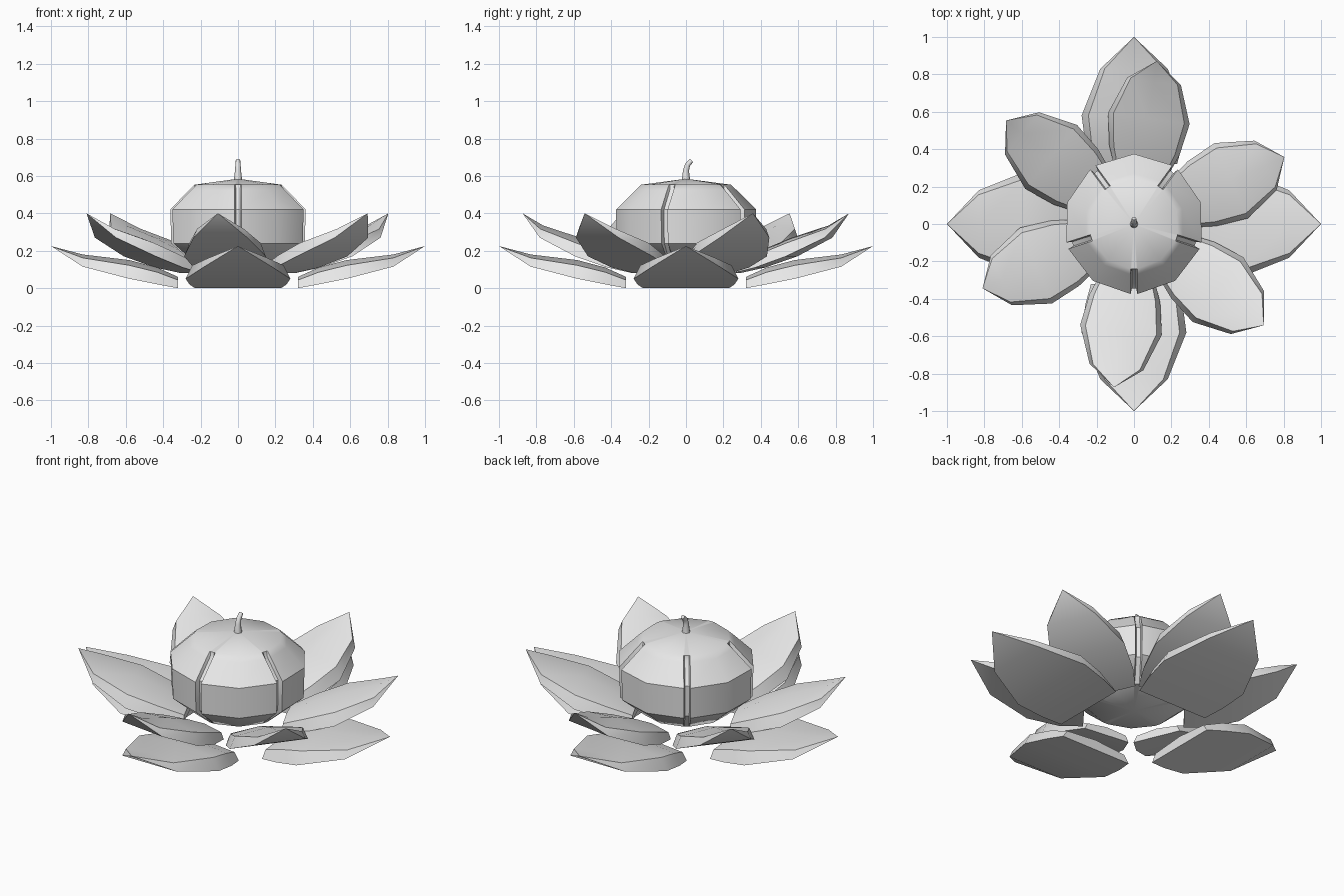
import bpy, bmesh, math
from mathutils import Matrix

cube = bpy.data.objects.get("Cube")
if cube:
    bpy.data.objects.remove(cube)

grey = bpy.data.materials.new("pale_grey")
grey.use_nodes = True
COLOUR = (0.8, 0.8, 0.8, 1)
grey.diffuse_color = COLOUR
grey.node_tree.nodes["Principled BSDF"].inputs["Base Color"].default_value = COLOUR


def finish(bm, name, angle):
    bmesh.ops.recalc_face_normals(bm, faces=bm.faces)
    mesh = bpy.data.meshes.new(name)
    bm.to_mesh(mesh)
    bm.free()
    mesh.materials.append(grey)
    obj = bpy.data.objects.new(name, mesh)
    bpy.context.collection.objects.link(obj)
    bpy.ops.object.select_all(action="DESELECT")
    obj.select_set(True)
    bpy.context.view_layer.objects.active = obj
    bpy.ops.object.shade_smooth_by_angle(angle=math.radians(angle))
    return obj


def bridge(bm, a, b):
    n = len(a)
    for i in range(n):
        j = (i + 1) % n
        bm.faces.new((a[i], a[j], b[j], b[i]))


def fan(bm, ring, point):
    for i in range(len(ring)):
        bm.faces.new((ring[i], ring[(i + 1) % len(ring)], point))


def petal(name, angle, sections, tip):
    """Vaulted petal: sections are (radius, half width, edge z, ridge z)."""
    bm = bmesh.new()
    rings = []
    for r, w, low, top in sections:
        shoulder = low + (top - low) * 0.72
        rings.append([bm.verts.new(p) for p in (
            (r, -w, low), (r, -w * 0.87, shoulder), (r, 0, top),
            (r, w * 0.87, shoulder), (r, w, low))])
    bm.faces.new(rings[0])
    for a, b in zip(rings, rings[1:]):
        bridge(bm, a, b)
    fan(bm, rings[-1], bm.verts.new(tip))
    bm.transform(Matrix.Rotation(math.radians(angle), 4, "Z"))
    finish(bm, name, 38)


# Outer petals, low and wide
outer = [(0.32, 0.23, 0.0, 0.06), (0.43, 0.26, 0.02, 0.11),
         (0.58, 0.28, 0.05, 0.15), (0.83, 0.18, 0.115, 0.18)]
for k in range(4):
    petal(f"outer_petal_{k + 1}", k * 90, outer, (1, 0, 0.225))

# Inner petals, raised
inner = [(0.27, 0.14, 0.08, 0.13), (0.4, 0.19, 0.11, 0.2),
         (0.57, 0.22, 0.17, 0.27), (0.77, 0.145, 0.27, 0.335)]
for k, angle in enumerate((24, 82, 141, 203, 263, 322)):
    petal(f"inner_petal_{k + 1}", angle, inner, (0.88, 0, 0.4))

# Ten-sided body with five narrow grooves
profile = [(0.24, 0.13, 0), (0.37, 0.24, 0.03), (0.375, 0.42, 0.03),
           (0.27, 0.525, 0.025), (0.24, 0.553, 0)]
bm = bmesh.new()
rings = []
for r, z, depth in profile:
    ring = []
    for k in range(5):
        a = math.radians(-90 + 72 * k)
        half = 0.018 / r
        for da, inset in ((-half, 0), (-half * 0.7, depth), (half * 0.7, depth), (half, 0)):
            ring.append(bm.verts.new(((r - inset) * math.cos(a + da),
                                      (r - inset) * math.sin(a + da), z)))
        a += math.radians(36)
        ring.append(bm.verts.new((r * math.cos(a), r * math.sin(a), z)))
    rings.append(ring)
for a, b in zip(rings, rings[1:]):
    bridge(bm, a, b)
fan(bm, rings[0], bm.verts.new((0, 0, 0.1)))
fan(bm, rings[-1], bm.verts.new((0, 0, 0.585)))
finish(bm, "grooved_body", 40)

# Bent stem
bm = bmesh.new()
rings = []
for y, z, r, tilt in ((0, 0.57, 0.023, 0), (0, 0.63, 0.016, 10),
                      (0.009, 0.66, 0.014, 30), (0.03, 0.683, 0.012, 50)):
    place = Matrix.Translation((0, y, z)) @ Matrix.Rotation(-math.radians(tilt), 4, "X")
    rings.append(bmesh.ops.create_circle(bm, segments=8, radius=r, matrix=place)["verts"])
for a, b in zip(rings, rings[1:]):
    bridge(bm, a, b)
bm.faces.new(rings[0])
bm.faces.new(rings[-1])
finish(bm, "stem", 50)
